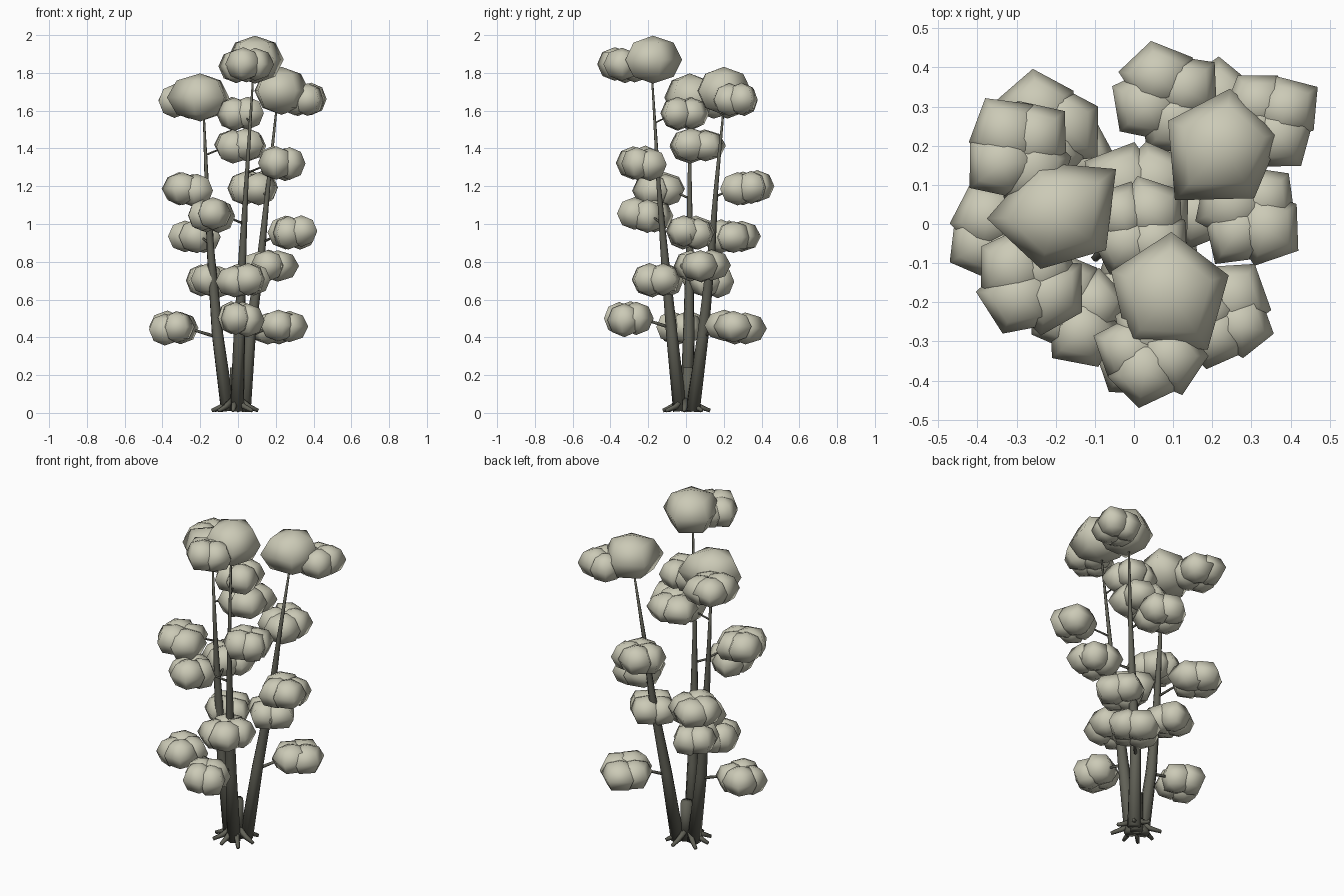
import bpy, bmesh, math, random
from mathutils import Vector, Matrix

if "Cube" in bpy.data.objects:
    bpy.data.objects.remove(bpy.data.objects["Cube"])

random.seed(4)


def material(name, rgb):
    m = bpy.data.materials.new(name)
    m.diffuse_color = (*rgb, 1)
    m.use_nodes = True
    m.node_tree.nodes["Principled BSDF"].inputs["Base Color"].default_value = m.diffuse_color
    return m


BARK = material("bark", (0.12, 0.12, 0.095))
LEAF = material("leaf", (0.60, 0.59, 0.47))


def finish(name, bm, mat):
    me = bpy.data.meshes.new(name)
    bm.to_mesh(me)
    bm.free()
    for p in me.polygons:
        p.use_smooth = True
    me.materials.append(mat)
    ob = bpy.data.objects.new(name, me)
    bpy.context.collection.objects.link(ob)
    return ob


def tube(bm, pts, radii, sides=7):
    """Tapered tube through the points, capped at both ends."""
    pts = [Vector(p) for p in pts]
    rings = []
    for i, (p, r) in enumerate(zip(pts, radii)):
        d = pts[min(i + 1, len(pts) - 1)] - pts[max(i - 1, 0)]
        rot = d.to_track_quat('Z', 'Y')
        rings.append([bm.verts.new(p + rot @ Vector((r * math.cos(a), r * math.sin(a), 0)))
                      for a in (math.tau * k / sides for k in range(sides))])
    for a, b in zip(rings, rings[1:]):
        for k in range(sides):
            n = (k + 1) % sides
            bm.faces.new((a[k], a[n], b[n], b[k]))
    bm.faces.new(rings[0][::-1])
    bm.faces.new(rings[-1])


def blob(bm, c, r, rz, turn, corners):
    """Flattened five-sided ball, each corner stretched by its own factor."""
    for v in bmesh.ops.create_uvsphere(bm, u_segments=5, v_segments=4, radius=1)['verts']:
        k = round(math.atan2(v.co.y, v.co.x) / (math.tau / 5)) % 5
        a = turn + math.tau * k / 5
        d = math.hypot(v.co.x, v.co.y) * r * corners[k]
        v.co = Vector(c) + Vector((d * math.cos(a), d * math.sin(a), v.co.z * rz))


# Trunks: path points, crown centre, crown rotation, crown corner stretch
trunks = {
    "left": ([(-.055, .005, .01), (-.11, .015, .42), (-.145, .02, .85), (-.165, .02, 1.2), (-.182, .02, 1.6)],
             (-.20, .02, 1.67), 38, (1.2, .9, 1.08, .86, .95)),
    "front": ([(-.005, -.03, .01), (.008, -.075, .42), (.025, -.115, .85), (.043, -.145, 1.2), (.08, -.18, 1.78)],
              (.09, -.175, 1.87), 88, (.95, .97, 1.05, 1.08, .97)),
    "right": ([(.03, .035, .01), (.065, .09, .42), (.125, .135, .85), (.16, .16, 1.2), (.205, .2, 1.62)],
              (.23, .2, 1.705), 84, (.9, .96, 1.15, .95, .92)),
}
for name, (path, crown, turn, corners) in trunks.items():
    bm = bmesh.new()
    tube(bm, path, (.038, .031, .021, .012, .005))
    finish(name + "_trunk", bm, BARK)
    bm = bmesh.new()
    blob(bm, crown, .163, .127, math.radians(turn), corners)
    finish(name + "_crown", bm, LEAF)

# Cut stump between the trunks
bm = bmesh.new()
tube(bm, [(-.008, .01, .01), (-.012, .012, .24)], (.036, .031))
finish("stump", bm, BARK)

# Spreading roots
bm = bmesh.new()
for k in range(8):
    a = math.tau * k / 8 + random.uniform(-.15, .15)
    reach = random.uniform(.12, .14)
    tube(bm, [(math.cos(a) * d - .015, math.sin(a) * d, z)
              for d, z in ((.02, .07), (.075, .032), (reach, .012))], (.02, .015, .010), 5)
finish("roots", bm, BARK)

# Leaf clusters by trunk: x, y, z, size
clusters = {
    "left": [(-.35, -.03, .45, 1), (-.145, .12, .70, 1), (-.23, .24, .94, 1.15),
             (-.265, -.145, 1.185, 1.05), (.01, .06, 1.415, 1.15), (-.295, .19, 1.65, 1.05)],
    "front": [(.005, -.31, .50, 1), (.03, -.15, .70, 1.1), (-.15, -.22, 1.05, 1),
              (.225, -.235, 1.32, 1), (.01, -.01, 1.585, 1), (.035, -.33, 1.84, 1.05)],
    "right": [(.215, .255, .455, 1.1), (.16, .08, .775, 1.05), (.295, .02, .955, 1.05),
              (.085, .325, 1.195, 1.05), (.345, .265, 1.66, 1)],
}


def on_path(path, z):
    for a, b in zip(path, path[1:]):
        if z <= b[2]:
            return Vector(a).lerp(Vector(b), (z - a[2]) / (b[2] - a[2]))
    return Vector(path[-1])


for name, spots in clusters.items():
    path = trunks[name][0]
    twigs = bmesh.new()
    for i, (x, y, z, size) in enumerate(spots):
        c = Vector((x, y, z))
        # Branch from trunk to cluster
        start = on_path(path, z - .05)
        mid = start.lerp(c, .5) + Vector((0, 0, .012))
        r = .012 - .0045 * z
        tube(twigs, [start, mid, c], (r, r * .75, r * .5), 5)
        # Cluster of four broad overlapping balls
        bm = bmesh.new()
        t = random.uniform(0, math.tau)
        for k in range(4):
            a = t + math.tau * k / 4
            o = Vector((math.cos(a), math.sin(a), 0)) * random.uniform(.042, .056) * size
            o.z = random.uniform(-.01, .008)
            blob(bm, c + o, random.uniform(.09, .102) * size, random.uniform(.082, .09),
                 a + random.uniform(-.3, .3), [random.uniform(.9, 1.08) for _ in range(5)])
        finish(f"{name}_leaves_{i + 1}", bm, LEAF)
    finish(name + "_branches", twigs, BARK)
